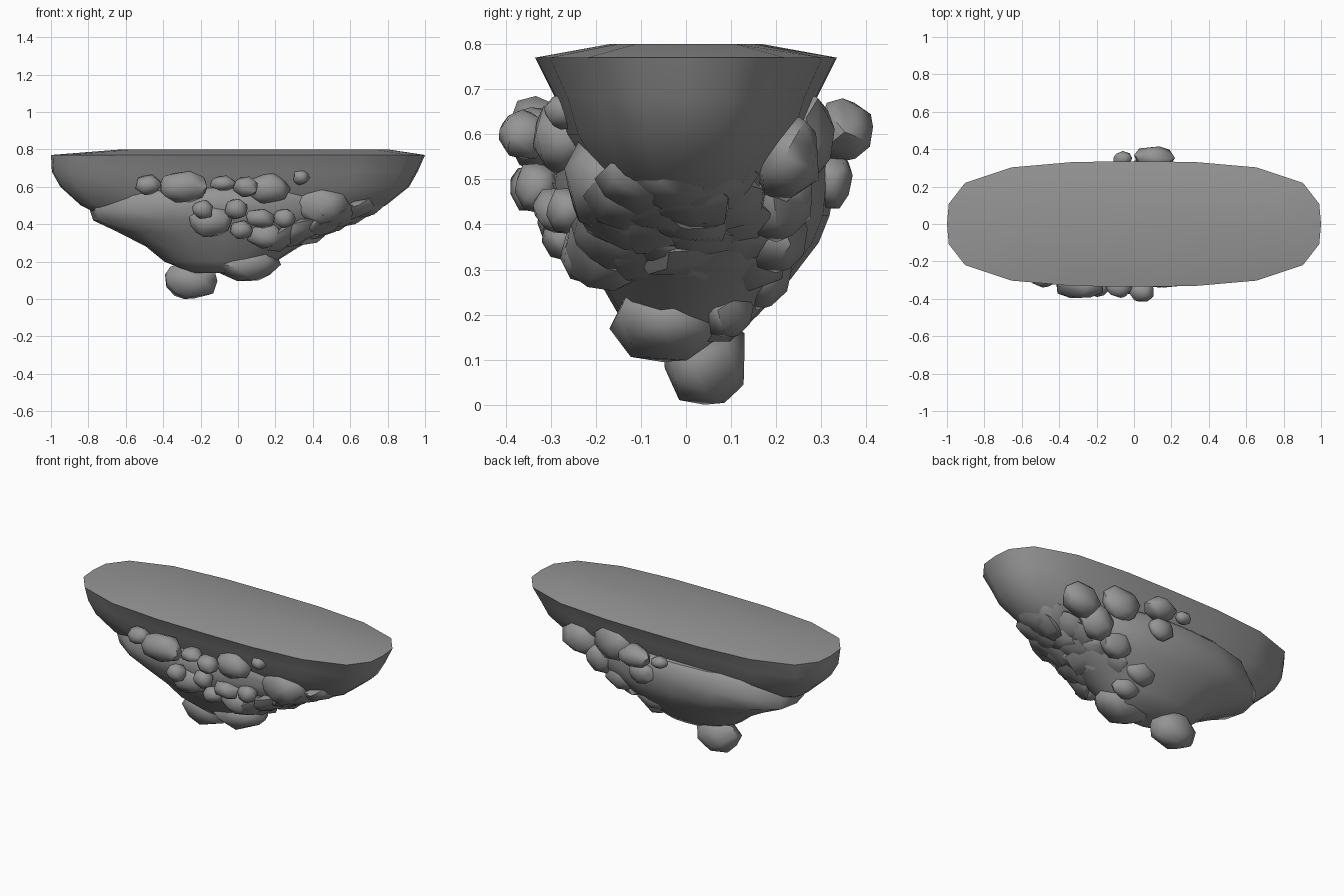
import bpy, bmesh, math, random
from mathutils import Vector, Euler

random.seed(7)

# Dark stone colour for every part
stone = bpy.data.materials.new("dark_stone")
stone.diffuse_color = (0.3, 0.3, 0.3, 1)


def finish(bm, name, angle):
    bmesh.ops.recalc_face_normals(bm, faces=bm.faces[:])
    me = bpy.data.meshes.new(name)
    bm.to_mesh(me)
    bm.free()
    me.materials.append(stone)
    ob = bpy.data.objects.new(name, me)
    bpy.context.collection.objects.link(ob)
    bpy.ops.object.select_all(action='DESELECT')
    ob.select_set(True)
    bpy.context.view_layer.objects.active = ob
    bpy.ops.object.shade_smooth_by_angle(angle=math.radians(angle))
    return ob


def loft(name, rings, power, n, angle, jitter=0.0):
    """Stack of rounded-box rings: (z, x0, x1, y0, y1)."""
    bm = bmesh.new()
    loops = []
    for z, x0, x1, y0, y1 in rings:
        loop = []
        for i in range(n):
            a = 2 * math.pi * i / n
            c, s = math.cos(a), math.sin(a)
            r = (abs(c) ** power + abs(s) ** power) ** (-1 / power)
            r *= 1 + random.uniform(-jitter, 0)
            loop.append(bm.verts.new(((x0 + x1) / 2 + c * r * (x1 - x0) / 2,
                                      (y0 + y1) / 2 + s * r * (y1 - y0) / 2, z)))
        loops.append(loop)
    for a, b in zip(loops, loops[1:]):
        for i in range(n):
            j = (i + 1) % n
            bm.faces.new((a[i], a[j], b[j], b[i]))
    bm.faces.new(loops[0])
    bm.faces.new(loops[-1])
    return finish(bm, name, angle)


def rock(name, pos, size, rot=(0, 0, 0), n=26):
    """Faceted boulder: hull of jittered sphere points fitted to a half-size box."""
    pts = []
    for i in range(n):
        z = 1 - 2 * (i + 0.5) / n
        a = i * 2.39996 + random.uniform(-0.3, 0.3)
        r = math.sqrt(1 - z * z)
        pts.append(Vector((r * math.cos(a), r * math.sin(a), z)) * random.uniform(0.92, 1.08))
    lo = [min(p[k] for p in pts) for k in range(3)]
    hi = [max(p[k] for p in pts) for k in range(3)]
    m = Euler(rot).to_matrix()
    bm = bmesh.new()
    for p in pts:
        q = Vector([((p[k] - lo[k]) / (hi[k] - lo[k]) * 2 - 1) * size[k] for k in range(3)])
        bm.verts.new(m @ q + Vector(pos))
    bmesh.ops.convex_hull(bm, input=bm.verts[:])
    inside = [v for v in bm.verts if not v.link_faces]
    bmesh.ops.delete(bm, geom=inside, context='VERTS')
    return finish(bm, name, 50)


# Flat-topped slab
loft("top_slab", [
    (0.800, -0.62, 0.80, -0.17, 0.17),
    (0.770, -1.00, 1.00, -0.335, 0.335),
    (0.68, -0.995, 0.96, -0.29, 0.29),
    (0.60, -0.95, 0.915, -0.265, 0.265),
    (0.50, -0.84, 0.79, -0.20, 0.20),
    (0.43, -0.70, 0.64, -0.14, 0.14)], 3.1, 20, 60)

# Tapering main body below the slab
loft("main_body", [
    (0.60, -0.70, 0.48, -0.26, 0.30),
    (0.57, -0.73, 0.53, -0.30, 0.33),
    (0.49, -0.80, 0.57, -0.31, 0.335),
    (0.42, -0.79, 0.55, -0.285, 0.32),
    (0.36, -0.66, 0.47, -0.255, 0.295),
    (0.28, -0.50, 0.34, -0.20, 0.235),
    (0.20, -0.40, 0.21, -0.15, 0.165),
    (0.14, -0.25, 0.12, -0.09, 0.10)], 2.3, 16, 45, 0.03)

# Boulders: x, y, z, then half sizes
front = [(-0.48, -0.29, 0.61, 0.07, 0.05, 0.055), (-0.29, -0.33, 0.60, 0.125, 0.065, 0.085),
         (-0.08, -0.34, 0.62, 0.07, 0.055, 0.04), (0.04, -0.36, 0.60, 0.065, 0.055, 0.055),
         (0.16, -0.27, 0.59, 0.12, 0.07, 0.085), (0.34, -0.27, 0.65, 0.045, 0.045, 0.04),
         (-0.19, -0.34, 0.48, 0.055, 0.05, 0.05), (-0.01, -0.33, 0.48, 0.06, 0.05, 0.055),
         (-0.15, -0.27, 0.42, 0.12, 0.06, 0.09), (0.12, -0.29, 0.43, 0.075, 0.05, 0.05),
         (0.25, -0.26, 0.43, 0.06, 0.05, 0.05), (0.45, -0.19, 0.50, 0.15, 0.08, 0.11),
         (0.02, -0.27, 0.37, 0.06, 0.05, 0.05), (0.15, -0.22, 0.34, 0.10, 0.06, 0.07)]
back = [(0.11, 0.35, 0.61, 0.11, 0.065, 0.07), (-0.06, 0.35, 0.61, 0.05, 0.04, 0.035),
        (0.31, 0.265, 0.60, 0.13, 0.065, 0.10), (0.56, 0.22, 0.55, 0.13, 0.075, 0.10),
        (0.08, 0.325, 0.50, 0.08, 0.045, 0.065), (0.44, 0.20, 0.46, 0.11, 0.08, 0.10),
        (0.29, 0.20, 0.38, 0.11, 0.07, 0.09), (0.10, 0.165, 0.29, 0.11, 0.07, 0.08),
        (0.13, 0.09, 0.21, 0.09, 0.06, 0.06)]
under = [(0.05, -0.045, 0.19, 0.18, 0.125, 0.095), (-0.25, 0.04, 0.105, 0.14, 0.09, 0.105)]
for label, group in (("front_rock", front), ("back_rock", back), ("under_rock", under)):
    for i, r in enumerate(group):
        rock(f"{label}_{i + 1}", r[:3], r[3:])

# Flattened shards overlapping along the sloping right underside
for i in range(20):
    t = (i + 0.5) / 20
    x = 0.24 + 0.46 * t
    width = 0.20 * (1 - 0.55 * t)
    y = width * (-0.95, 0.1, 0.7, -0.45)[i % 4]
    z = 0.28 + 0.20 * t + 0.25 * abs(y)
    rock(f"underside_shard_{i + 1}", (x, y, z), (0.12, 0.095, 0.04),
         (random.uniform(-0.2, 0.2) + y * 2.5, -0.42 + random.uniform(-0.2, 0.2),
          random.uniform(-0.5, 0.5)), 18)
